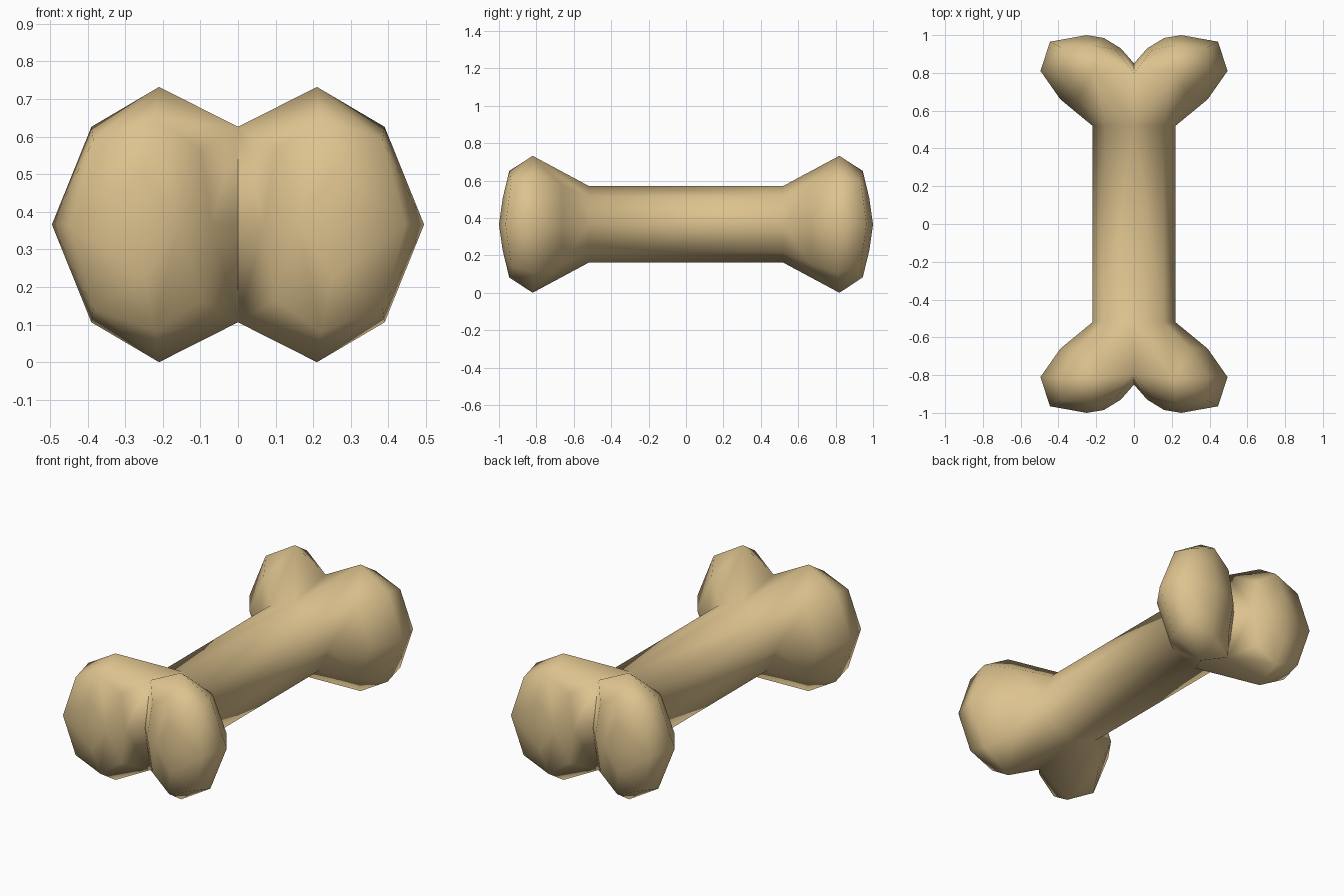
import bpy, bmesh

if "Cube" in bpy.data.objects:
    bpy.data.objects.remove(bpy.data.objects["Cube"])

CZ = 0.37          # height of the bone's axis

bone_mat = bpy.data.materials.new("warm tan")
bone_mat.diffuse_color = (0.72, 0.54, 0.27, 1)
bone_mat.use_nodes = True
bone_mat.node_tree.nodes["Principled BSDF"].inputs["Base Color"].default_value = bone_mat.diffuse_color

# upper half of one knob (x, y, height above axis); lower half is a reflection
neck = [(0, .52, .205), (.155, .52, .148), (.22, .52, 0)]
knob = [
    (.11, .67, .275), (.30, .66, .205), (.39, .66, 0),                # flare
    (0, .80, .26), (.21, .82, .366), (.39, .81, .26), (.495, .81, 0),  # widest ring
    (.10, .925, .20), (.22, .945, .285), (.385, .935, .225), (.445, .965, 0),
    (0, .85, 0), (.07, .93, 0), (.16, .985, 0),                       # inner cleft
    (.25, 1.0, 0), (.25, .98, .14),                                   # end cap
]

bm = bmesh.new()
for x, y, h in neck + knob:
    for s in ((1, -1) if h else (1,)):
        bm.verts.new((x, y, CZ + s * h))
hull = bmesh.ops.convex_hull(bm, input=bm.verts)
loose = [v for v in bm.verts if not v.link_faces]
bmesh.ops.delete(bm, geom=loose, context='VERTS')

# open the hull on the mirror plane and where the shaft joins
caps = [f for f in bm.faces
        if all(v.co.x < 1e-4 for v in f.verts) or all(v.co.y < .5201 for v in f.verts)]
bmesh.ops.delete(bm, geom=caps, context='FACES')

# shaft: pull the neck ring to the middle of the bone
rim = [e for e in bm.edges if e.is_boundary and all(v.co.y < .5201 for v in e.verts)]
ext = bmesh.ops.extrude_edge_only(bm, edges=rim)
for v in ext["geom"]:
    if isinstance(v, bmesh.types.BMVert):
        v.co.y = 0

# mirror to all four quarters and weld
for axis in (0, 1):
    dup = bmesh.ops.duplicate(bm, geom=bm.verts[:] + bm.edges[:] + bm.faces[:])
    for v in dup["geom"]:
        if isinstance(v, bmesh.types.BMVert):
            v.co[axis] *= -1
    bmesh.ops.remove_doubles(bm, verts=bm.verts, dist=1e-4)
# drop the seam in the middle of the shaft
mid = [e for e in bm.edges if all(abs(v.co.y) < 1e-4 for v in e.verts)]
bmesh.ops.dissolve_edges(bm, edges=mid, use_verts=True)
bmesh.ops.recalc_face_normals(bm, faces=bm.faces)
bmesh.ops.translate(bm, verts=bm.verts, vec=(0, 0, -min(v.co.z for v in bm.verts)))

mesh = bpy.data.meshes.new("bone")
bm.to_mesh(mesh)
bm.free()
mesh.materials.append(bone_mat)
bone = bpy.data.objects.new("bone", mesh)
bpy.context.collection.objects.link(bone)
bpy.context.view_layer.objects.active = bone
bone.select_set(True)
bpy.ops.object.shade_smooth_by_angle(angle=1.05)
